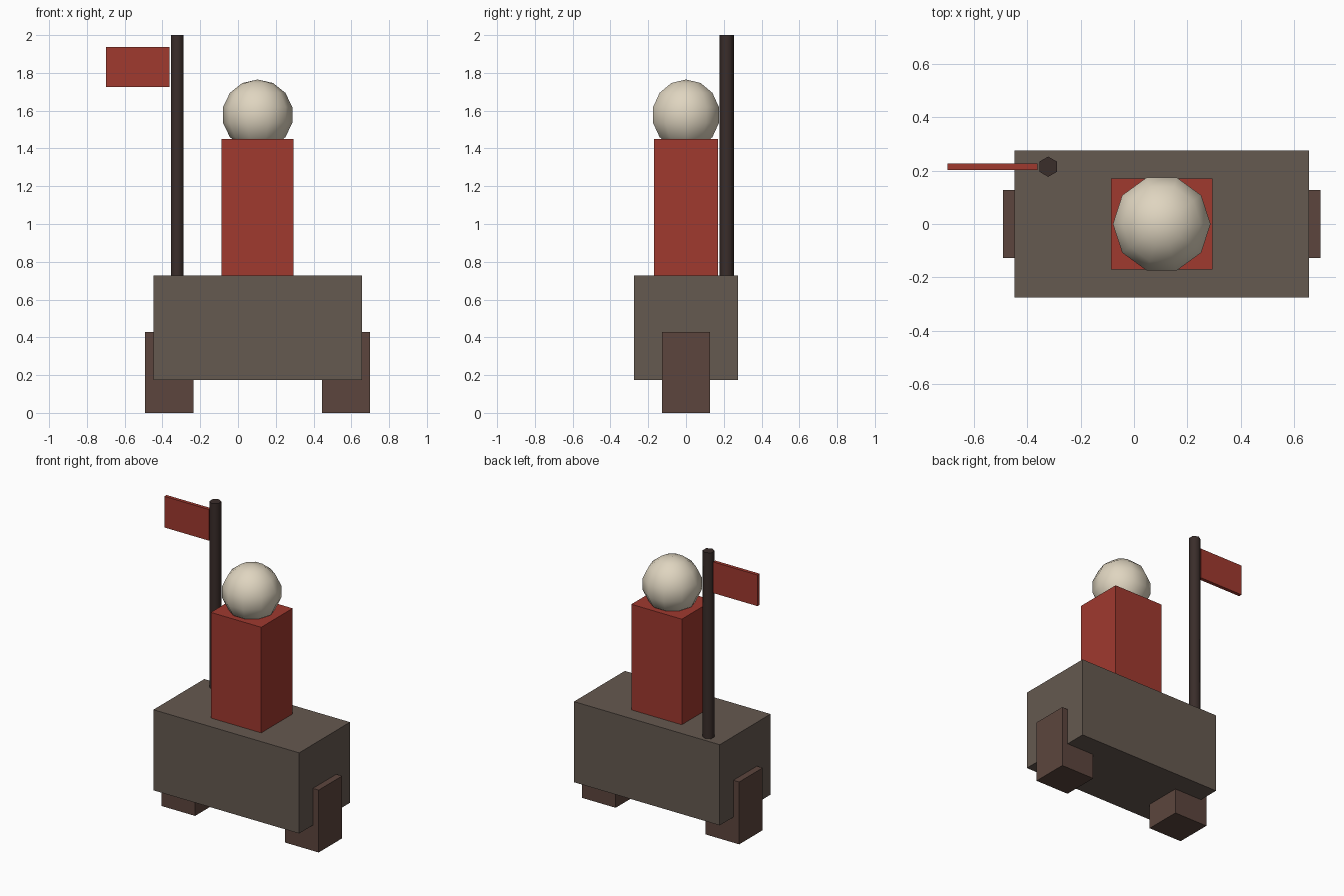
import bpy
import math

if "Cube" in bpy.data.objects:
    bpy.data.objects.remove(bpy.data.objects["Cube"])


def material(name, rgb):
    m = bpy.data.materials.new(name)
    m.diffuse_color = (*rgb, 1.0)
    m.use_nodes = True
    m.node_tree.nodes["Principled BSDF"].inputs["Base Color"].default_value = m.diffuse_color
    return m


STONE = material("grey_brown", (0.13, 0.10, 0.08))
WOOD = material("dark_brown", (0.107, 0.06, 0.047))
RED = material("red", (0.35, 0.041, 0.028))
POLE = material("near_black", (0.042, 0.026, 0.023))
BONE = material("cream", (0.74, 0.665, 0.527))


def finish(name, mat):
    ob = bpy.context.object
    ob.name = ob.data.name = name
    ob.data.materials.append(mat)
    return ob


def box(name, mat, x, y, z):
    """Box from (min, max) pairs on each axis."""
    spans = (x, y, z)
    bpy.ops.mesh.primitive_cube_add(size=1, location=[(a + b) / 2 for a, b in spans])
    ob = finish(name, mat)
    ob.scale = [b - a for a, b in spans]
    bpy.ops.object.transform_apply(location=False, rotation=False, scale=True)
    return ob


CX = 0.104  # centre line of body, legs, torso and head

# Body block and the two legs set into its ends
box("body", STONE, (CX - 0.552, CX + 0.552), (-0.275, 0.275), (0.175, 0.727))
for name, side in (("left_leg", -1), ("right_leg", 1)):
    c = CX + side * 0.468
    box(name, WOOD, (c - 0.128, c + 0.128), (-0.127, 0.127), (0, 0.427))

# Rider torso
box("torso", RED, (CX - 0.191, CX + 0.191), (-0.17, 0.17), (0.727, 1.45))

# Round head, low-poly outline with smooth shading
bpy.ops.mesh.primitive_uv_sphere_add(
    segments=10, ring_count=7, radius=0.188,
    location=(CX, 0, 1.577), rotation=(0, 0, math.radians(18)))
finish("head", BONE)
bpy.ops.object.shade_smooth()

# Six-sided flag pole, smooth around its side with sharp caps
bpy.ops.mesh.primitive_cylinder_add(
    vertices=6, radius=0.038, depth=2.0 - 0.727,
    location=(-0.322, 0.215, (2.0 + 0.727) / 2))
finish("flag_pole", POLE)
bpy.ops.object.shade_smooth_by_angle(angle=math.radians(65))

# Flag
box("flag", RED, (-0.70, -0.363), (0.203, 0.227), (1.725, 1.938))
